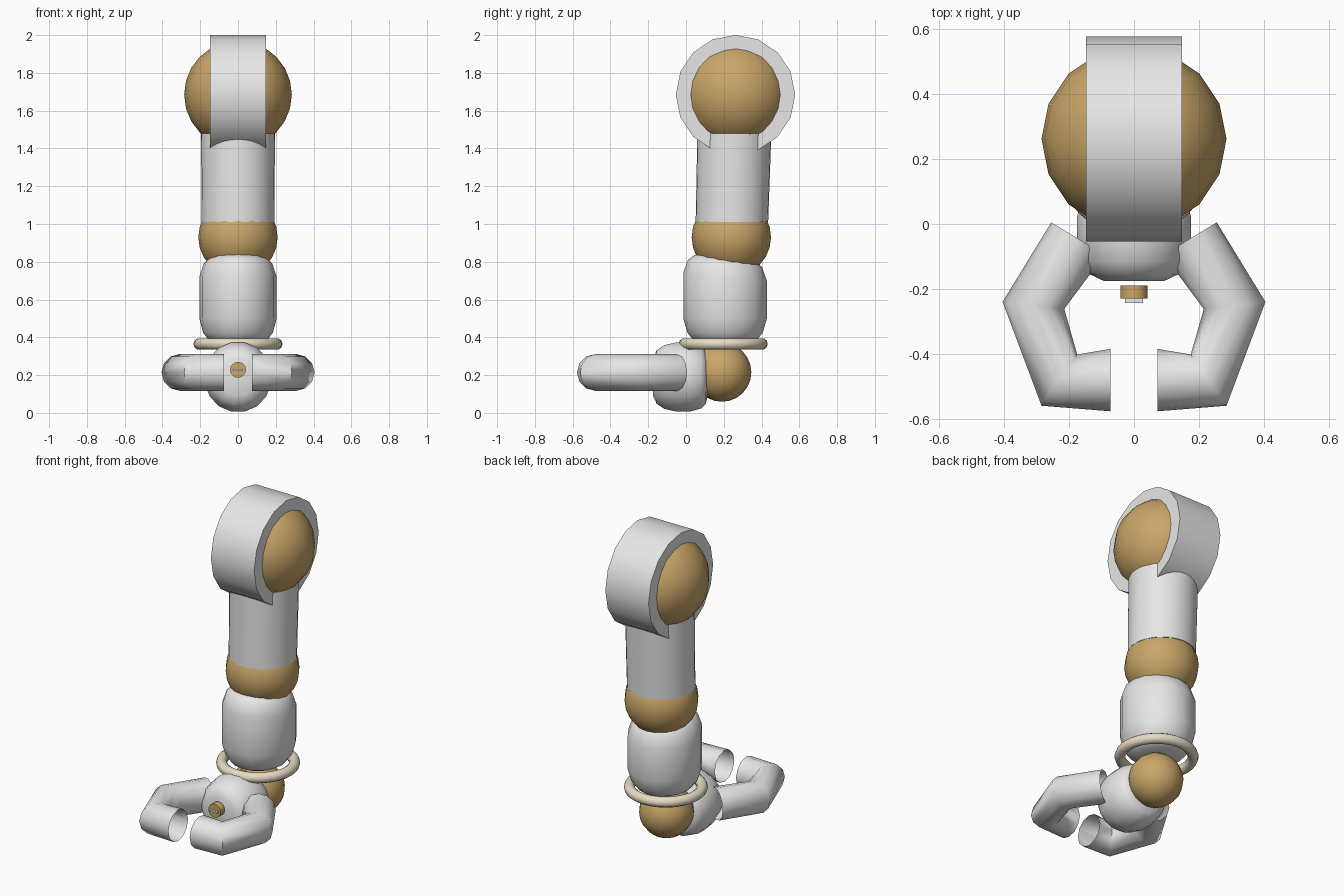
import bpy, bmesh, math
from mathutils import Vector, Matrix

if "Cube" in bpy.data.objects:
    bpy.data.objects.remove(bpy.data.objects["Cube"])


def material(name, rgb):
    m = bpy.data.materials.new(name)
    m.diffuse_color = (*rgb, 1)
    m.use_nodes = True
    m.node_tree.nodes["Principled BSDF"].inputs["Base Color"].default_value = m.diffuse_color
    return m


GREY = material("light grey", (0.8, 0.8, 0.8))
GOLD = material("bronze gold", (0.59, 0.38, 0.14))
CREAM = material("cream", (0.82, 0.73, 0.56))


def finish(obj, name, mat, angle=40):
    obj.name = name
    obj.data.materials.clear()
    obj.data.materials.append(mat)
    bpy.ops.object.select_all(action='DESELECT')
    obj.select_set(True)
    bpy.context.view_layer.objects.active = obj
    bpy.ops.object.shade_smooth_by_angle(angle=math.radians(angle))
    return obj


def ball(name, loc, r):
    bpy.ops.mesh.primitive_uv_sphere_add(segments=16, ring_count=12, radius=r, location=loc)
    return finish(bpy.context.object, name, GOLD)


def cylinder(name, mat, loc, r, depth, sides, rot=(0, 0, 0)):
    bpy.ops.mesh.primitive_cylinder_add(vertices=sides, radius=r, depth=depth,
                                        location=loc, rotation=rot)
    return finish(bpy.context.object, name, mat)


def from_rings(name, mat, rings, caps):
    """Skin a list of closed point rings."""
    bm = bmesh.new()
    loops = [[bm.verts.new(p) for p in ring] for ring in rings]
    n = len(loops[0])
    for a, b in zip(loops, loops[1:]):
        for i in range(n):
            j = (i + 1) % n
            bm.faces.new((a[i], a[j], b[j], b[i]))
    if caps:
        bm.faces.new(loops[0])
        bm.faces.new(loops[-1])
    bmesh.ops.recalc_face_normals(bm, faces=bm.faces)
    me = bpy.data.meshes.new(name)
    bm.to_mesh(me)
    bm.free()
    obj = bpy.data.objects.new(name, me)
    bpy.context.collection.objects.link(obj)
    return finish(obj, name, mat, 60)


def circle(n, off=0.0):
    return [(math.cos(off + math.tau * i / n), math.sin(off + math.tau * i / n)) for i in range(n)]


# Shoulder: ball clamped inside a wide band
ball("shoulder_ball", (0, 0.262, 1.685), 0.285)
cylinder("shoulder_band", GREY, (0, 0.262, 1.685), 0.316, 0.296, 16, (0, math.pi / 2, 0))

# Upper arm, leaning very slightly back
from_rings("upper_arm", GREY,
           [[(r * x, cy + r * y, z) for x, y in circle(32)]
            for r, cy, z in ((0.192, 0.243, 1.01), (0.196, 0.256, 1.48))], True)
ball("elbow_ball", (0, 0.24, 0.93), 0.21)

# Forearm: soft barrel whose top slopes down to the back
profile = [(0.11, 0.36), (0.155, 0.385), (0.185, 0.425), (0.205, 0.50), (0.205, 0.72),
           (0.182, 0.79), (0.15, 0.82), (0.11, 0.83)]
from_rings("forearm", GREY,
           [[(r * x, 0.207 + 1.08 * r * y, z - (0.11 * r * y if z > 0.7 else 0))
             for x, y in circle(16)] for r, z in profile], True)

# Wrist ring and ball
bpy.ops.mesh.primitive_torus_add(major_radius=0.205, minor_radius=0.031, major_segments=32,
                                 minor_segments=10, location=(0, 0.197, 0.365))
finish(bpy.context.object, "wrist_ring", CREAM)
ball("wrist_ball", (0, 0.19, 0.215), 0.156)

# Hand: soft barrel lying front to back
profile = [(0.10, -0.175), (0.145, -0.155), (0.172, -0.115), (0.187, -0.05), (0.187, 0.02),
           (0.17, 0.08), (0.145, 0.105), (0.10, 0.115)]
from_rings("hand", GREY,
           [[(0.96 * r * x, y, 0.19 + r * z) for x, z in circle(16, math.pi / 16)]
            for r, y in profile], True)

# Fingers: open bent tubes, mitred at each joint
path = [Vector(p) for p in ((0.173, -0.045, 0), (0.31, -0.251, 0), (0.23, -0.481, 0), (0.073, -0.481, 0))]
across = [Vector(v) for v in ((0.082, 0.05, 0), (0.095, 0.011, 0), (0.055, -0.079, 0), (0, -0.096, 0))]
for side, label in ((1, "right"), (-1, "left")):
    rings = []
    for p, a in zip(path, across):
        pts = [p + a * c + Vector((0, 0, 0.214 + 0.097 * s)) for c, s in circle(12)]
        rings.append([(side * q.x, q.y, q.z) for q in pts])
    from_rings(label + "_finger", GREY, rings, False)

# Palm stud with a slim slot bar
cylinder("palm_stud", GOLD, (0, -0.21, 0.228), 0.042, 0.04, 16, (math.pi / 2, 0, 0))
bpy.ops.mesh.primitive_cube_add(size=1, location=(0, -0.236, 0.228))
bar = bpy.context.object
bar.scale = (0.054, 0.014, 0.01)
finish(bar, "stud_slot", GREY)
